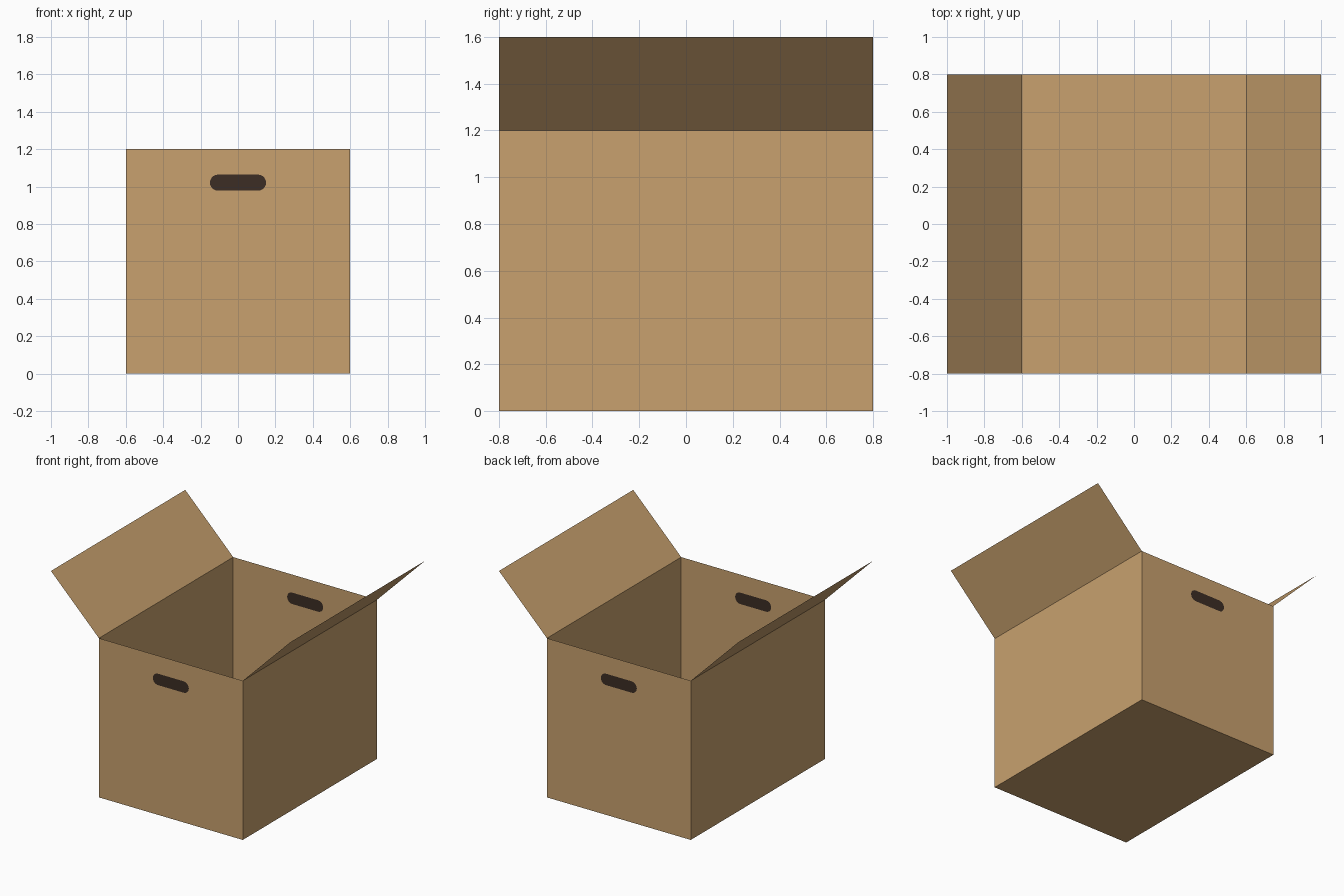
import bpy, math

if "Cube" in bpy.data.objects:
    bpy.data.objects.remove(bpy.data.objects["Cube"])

W, D, H = 0.6, 0.8, 1.2            # half width, half depth, height
FLAP = 0.4                         # flap run and rise (45 degrees)
HZ, HX, HR = 1.021, 0.15, 0.043    # handle centre height, half length, end radius


def material(name, rgb):
    m = bpy.data.materials.new(name)
    m.diffuse_color = (*rgb, 1.0)
    m.use_nodes = True
    m.node_tree.nodes["Principled BSDF"].inputs["Base Color"].default_value = m.diffuse_color
    return m


card = material("cardboard", (0.578, 0.356, 0.156))
dark = material("handle_dark", (0.045, 0.027, 0.018))


def sheet(name, polys, mat):
    """Thin card object from a list of polygons (each a list of points)."""
    verts = [p for poly in polys for p in poly]
    faces, n = [], 0
    for poly in polys:
        faces.append(list(range(n, n + len(poly))))
        n += len(poly)
    me = bpy.data.meshes.new(name)
    me.from_pydata(verts, [], faces)
    me.materials.append(mat)
    ob = bpy.data.objects.new(name, me)
    bpy.context.collection.objects.link(ob)
    return ob


def arc(cx, a0, a1, steps=6):
    return [(cx + HR * math.cos(math.radians(a0 + (a1 - a0) * i / steps)),
             HZ + HR * math.sin(math.radians(a0 + (a1 - a0) * i / steps)))
            for i in range(steps + 1)]


# Upper and lower halves of the rounded handle outline, left to right
upper = arc(-HX + HR, 180, 90) + arc(HX - HR, 90, 0)
lower = arc(-HX + HR, 180, 270) + arc(HX - HR, 270, 360)

# Front and back walls with an inset handle
for name, s in (("front", -1), ("back", 1)):
    def place(pts):
        # x is flipped for the back so that normals point outward
        return [(-s * x, s * D, z) for x, z in pts]
    top = [(-W, HZ)] + upper + [(W, HZ), (W, H), (-W, H)]
    bottom = [(-W, 0), (W, 0), (W, HZ)] + lower[::-1] + [(-W, HZ)]
    sheet(name + "_wall", [place(top), place(bottom)], card)
    sheet(name + "_handle", [place(lower + upper[::-1][1:-1])], dark)

# Side walls and open flaps
for name, s in (("left", -1), ("right", 1)):
    sheet(name + "_wall", [[(s * W, -s * D, 0), (s * W, s * D, 0),
                            (s * W, s * D, H), (s * W, -s * D, H)]], card)
    sheet(name + "_flap", [[(s * W, -s * D, H), (s * W, s * D, H),
                            (s * (W + FLAP), s * D, H + FLAP),
                            (s * (W + FLAP), -s * D, H + FLAP)]], card)

# Base
sheet("base", [[(-W, -D, 0), (-W, D, 0), (W, D, 0), (W, -D, 0)]], card)
